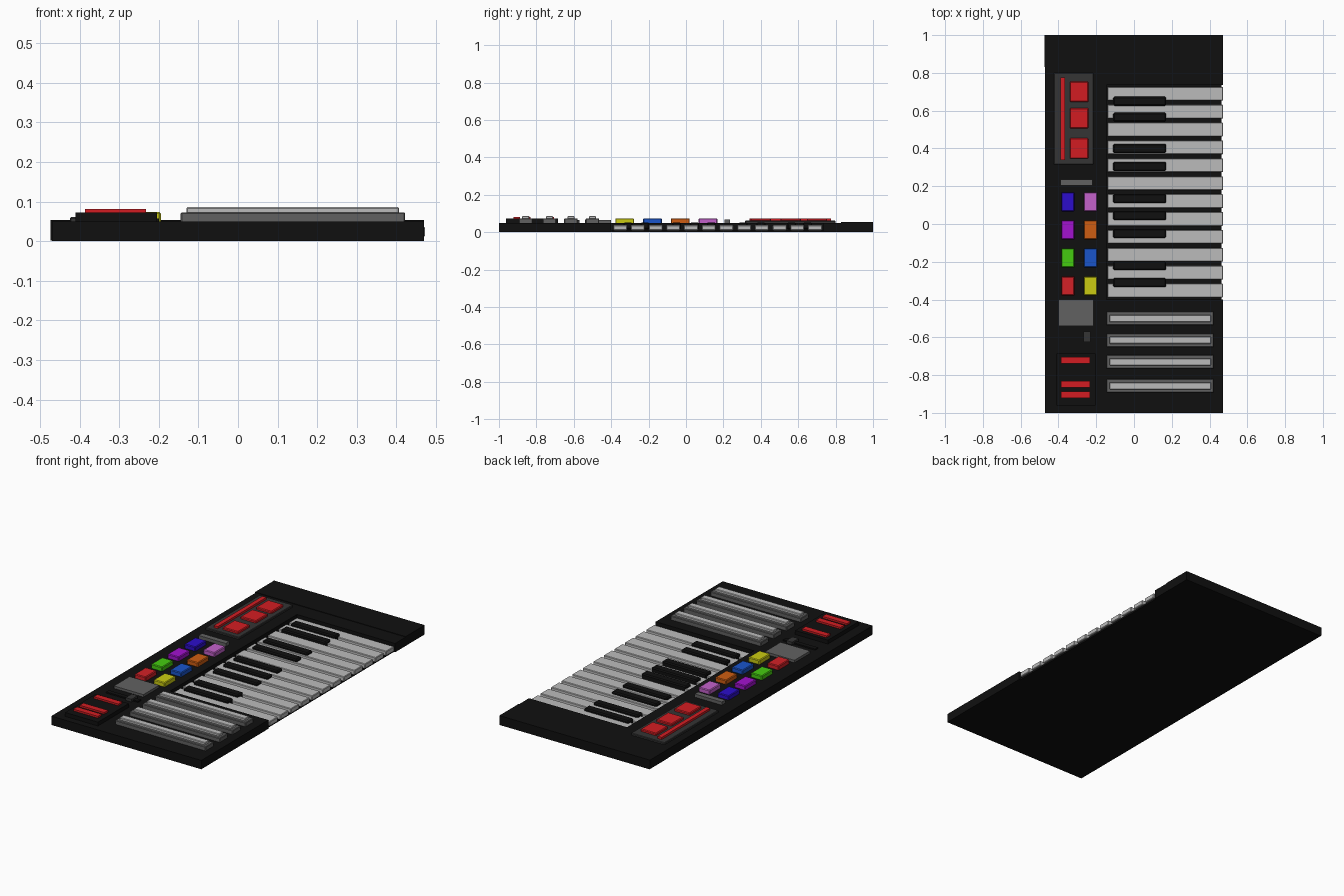
import bpy, bmesh

if "Cube" in bpy.data.objects:
    bpy.data.objects.remove(bpy.data.objects["Cube"])

def mat(name, r, g, b):
    m = bpy.data.materials.new(name)
    m.diffuse_color = (r, g, b, 1)
    m.use_nodes = True
    m.node_tree.nodes["Principled BSDF"].inputs["Base Color"].default_value = m.diffuse_color
    return m

BLACK = mat("black", .005, .005, .005)
DARK = mat("dark_grey", .035, .035, .035)
MID = mat("mid_grey", .12, .12, .12)
LIGHT = mat("light_grey", .5, .5, .5)
RED = mat("red", .65, .012, .016)

def finish(name, bm, m):
    bmesh.ops.recalc_face_normals(bm, faces=bm.faces)
    me = bpy.data.meshes.new(name)
    bm.to_mesh(me)
    bm.free()
    me.materials.append(m)
    ob = bpy.data.objects.new(name, me)
    bpy.context.collection.objects.link(ob)
    return ob

def box(name, x, y, z, m, bevel=0):
    """Box from (min, max) ranges on each axis."""
    bm = bmesh.new()
    bmesh.ops.create_cube(bm, size=1)
    for v in bm.verts:
        v.co = [(a + b) / 2 + c * (b - a) for (a, b), c in zip((x, y, z), v.co)]
    ob = finish(name, bm, m)
    if bevel:
        mod = ob.modifiers.new("bevel", 'BEVEL')
        mod.width, mod.segments = bevel, 1
    return ob

def span(c, w):
    return (c - w / 2, c + w / 2)

# Case with an open key bay on the right side
bm = bmesh.new()
outline = [(-.47, -1), (.47, -1), (.47, -.4), (-.145, -.4),
           (-.145, .735), (.47, .735), (.47, 1), (-.47, 1)]
face = bm.faces.new([bm.verts.new((x, y, 0)) for x, y in outline])
ext = bmesh.ops.extrude_face_region(bm, geom=[face])
for v in ext["geom"]:
    if isinstance(v, bmesh.types.BMVert):
        v.co.z = .05
finish("case", bm, BLACK)
box("key_bay_floor", (-.145, .462), (-.4, .735), (0, .01), BLACK)
box("end_cap", (-.474, .47), (.83, 1), (.002, .053), BLACK)

# Keyboard
for i in range(12):
    box("white_key", (-.14, .472), span(-.352 + i * .0947, .073), (.01, .037), LIGHT, .003)
for y in (-.31, -.22, -.05, .045, .135, .305, .40, .565, .65):
    box("black_key", (-.11, .17), span(y, .048), (.015, .051), BLACK, .006)

# Four long sliders
for y in (-.5, -.615, -.73, -.857):
    box("slider_base", (-.145, .422), span(y, .072), (.045, .073), MID, .003)
    box("slider_top", (-.13, .407), span(y, .038), (.07, .086), LIGHT, .003)

# Coloured pads in two columns
left = [(.65, .015, .02), (.06, .6, .005), (.36, .006, .62), (.025, .004, .6)]
right = [(.6, .6, .006), (.01, .09, .6), (.62, .11, .006), (.55, .12, .6)]
for x, colours in ((-.35, left), (-.23, right)):
    for i, c in enumerate(colours):
        box("pad", span(x, .07), span(-.328 + i * .1485, .1), (.045, .074),
            mat("pad_colour", *c), .004)

# Display panel with red bar and three buttons
box("panel", (-.425, -.215), (.315, .80), (.045, .061), DARK, .003)
box("panel_bar", (-.39, -.365), (.34, .775), (.055, .073), RED)
for y in (.70, .56, .40):
    box("panel_button", (-.34, -.242), span(y, .108), (.055, .074), RED, .004)

# Small controls
box("grey_bar", (-.39, -.22), (.205, .236), (.045, .068), MID)
box("touch_plate", (-.40, -.215), (-.54, -.40), (.045, .064), MID)
box("small_slider_track", (-.40, -.20), (-.61, -.585), (.045, .057), BLACK)
box("small_slider_knob", (-.267, -.23), (-.625, -.57), (.045, .066), DARK)

# Plain decorative stripes on a raised plate
box("stripe_plate", (-.41, -.205), (-.962, -.685), (.045, .072), BLACK)
for y in (-.722, -.848, -.905):
    box("red_stripe", (-.387, -.233), span(y, .034), (.065, .082), RED)
